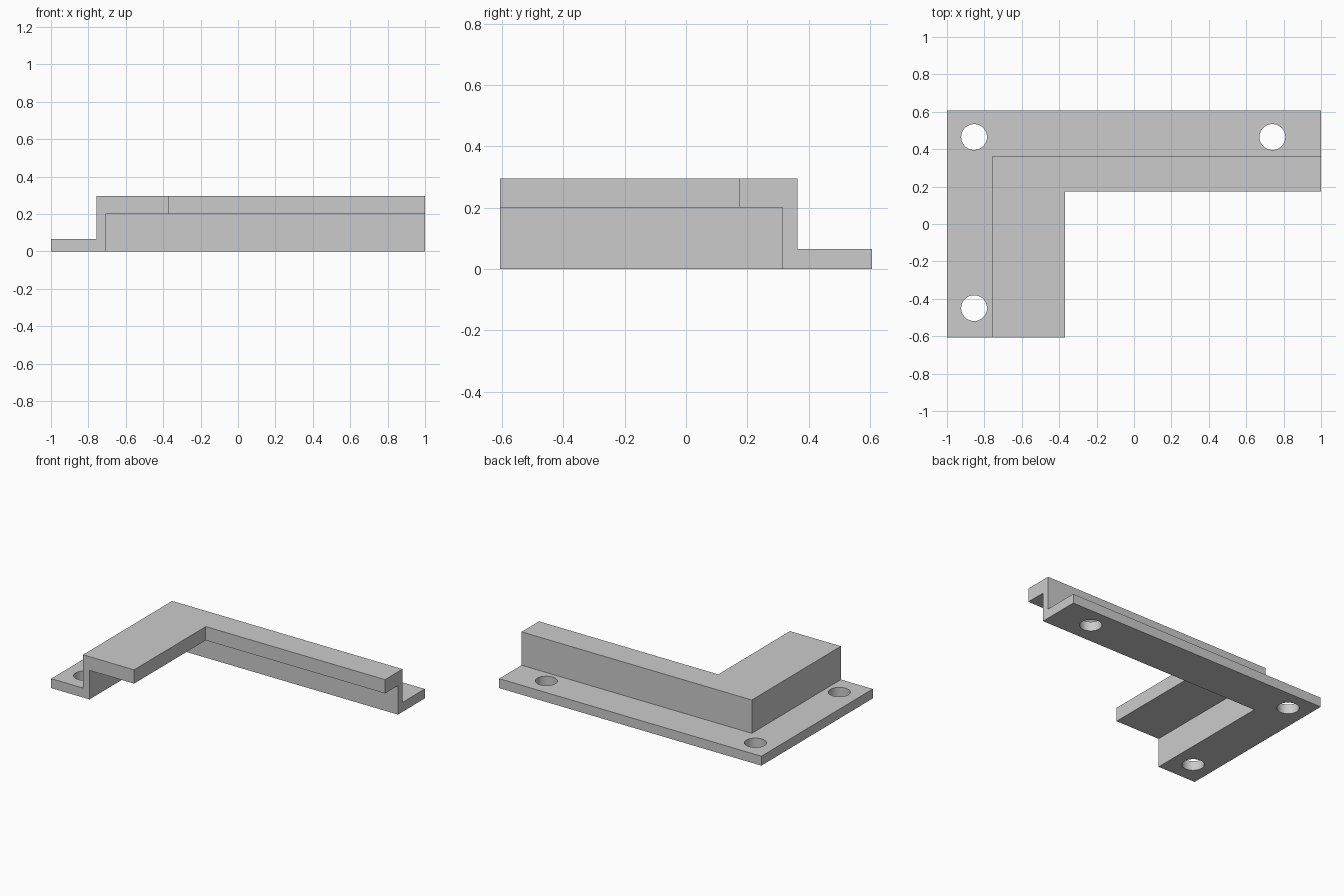
import bpy, bmesh, math

cube = bpy.data.objects.get("Cube")
if cube:
    bpy.data.objects.remove(cube, do_unlink=True)

grey = bpy.data.materials.new("light grey")
grey.use_nodes = True
colour = (0.6, 0.6, 0.6, 1)
grey.diffuse_color = colour
grey.node_tree.nodes["Principled BSDF"].inputs["Base Color"].default_value = colour

# Outer half-sizes and heights
HX, HY = 1.0, 0.607
FLANGE, LIP, TOP = 0.065, 0.2, 0.295
WALL_OUT, WALL_IN = 0.243, 0.292
LIP_X, LIP_Y = 0.632, 0.433

# Stepped profile: inset from the left edge, inset from the back edge, height
profile = [
    (0, 0, 0), (WALL_IN, WALL_IN, 0), (WALL_IN, WALL_IN, LIP),
    (LIP_X, LIP_Y, LIP), (LIP_X, LIP_Y, TOP),
    (WALL_OUT, WALL_OUT, TOP), (WALL_OUT, WALL_OUT, FLANGE), (0, 0, FLANGE),
]

# Sweep the profile along an L with a mitred corner
bm = bmesh.new()
front_end = [bm.verts.new((-HX + dx, -HY, z)) for dx, dy, z in profile]
corner = [bm.verts.new((-HX + dx, HY - dy, z)) for dx, dy, z in profile]
right_end = [bm.verts.new((HX, HY - dy, z)) for dx, dy, z in profile]
for a, b in ((front_end, corner), (corner, right_end)):
    for i in range(len(profile)):
        j = (i + 1) % len(profile)
        bm.faces.new((a[i], a[j], b[j], b[i]))
bm.faces.new(front_end)
bm.faces.new(right_end)
bmesh.ops.recalc_face_normals(bm, faces=bm.faces)
mesh = bpy.data.meshes.new("corner_bracket")
bm.to_mesh(mesh)
bm.free()
mesh.materials.append(grey)
bracket = bpy.data.objects.new("corner_bracket", mesh)
bpy.context.collection.objects.link(bracket)

# Screw holes through the flange
cutters = []
for x, y in ((-0.855, 0.465), (0.74, 0.465), (-0.855, -0.45)):
    bpy.ops.mesh.primitive_cylinder_add(vertices=48, radius=0.069, depth=0.2,
                                        location=(x, y, FLANGE / 2))
    cutter = bpy.context.object
    cutter.name = "hole_cutter"
    cutter.hide_render = True
    cutter.data.materials.append(grey)
    mod = bracket.modifiers.new("screw_hole", "BOOLEAN")
    mod.operation = "DIFFERENCE"
    mod.solver = "EXACT"
    mod.object = cutter
    cutters.append(cutter)

bpy.ops.object.select_all(action="DESELECT")
bracket.select_set(True)
bpy.context.view_layer.objects.active = bracket
for mod in list(bracket.modifiers):
    bpy.ops.object.modifier_apply(modifier=mod.name)
for cutter in cutters:
    bpy.data.objects.remove(cutter, do_unlink=True)
bpy.ops.object.shade_smooth_by_angle(angle=math.radians(30))
